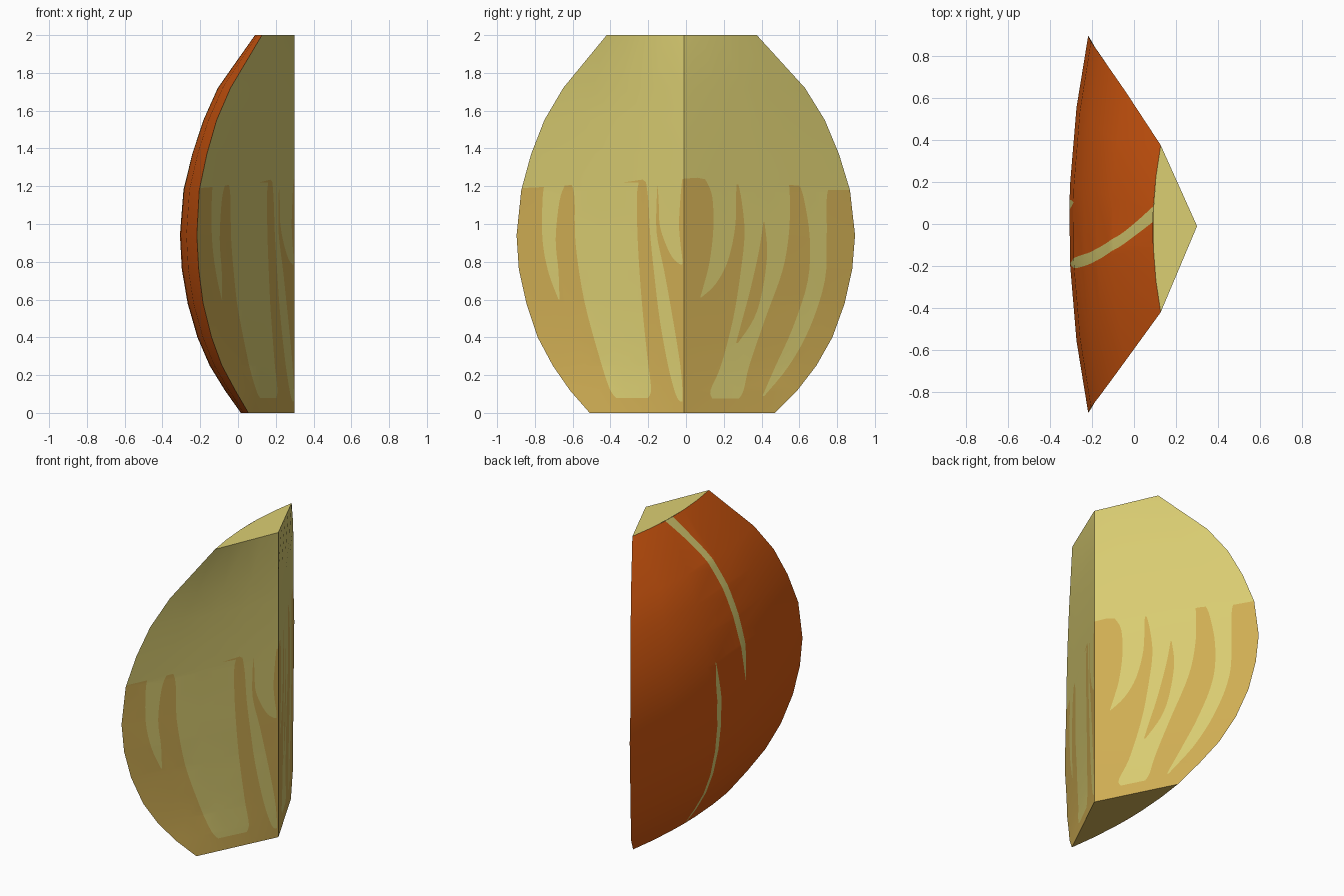
import bpy
from mathutils import Vector
from mathutils.geometry import delaunay_2d_cdt

if "Cube" in bpy.data.objects:
    bpy.data.objects.remove(bpy.data.objects["Cube"])

RIDGE_X, RIDGE_Y = 0.30, -0.01


def material(name, rgb):
    m = bpy.data.materials.new(name)
    m.diffuse_color = (*rgb, 1)
    m.use_nodes = True
    m.node_tree.nodes["Principled BSDF"].inputs["Base Color"].default_value = m.diffuse_color
    return m


MATS = [material("pale_flesh", (0.71, 0.62, 0.17)),
        material("golden_flesh", (0.64, 0.43, 0.09)),
        material("orange_skin", (0.67, 0.10, 0.005))]
PALE, GOLD, SKIN = 0, 1, 2

# Wedge profile: z, left rim y, right rim y, rim x, skin middle x
LEVELS = [
    (0.00, -0.51, 0.47, 0.055, 0.015), (0.12, -0.615, 0.59, -0.015, -0.07),
    (0.25, -0.705, 0.69, -0.085, -0.15), (0.40, -0.785, 0.775, -0.14, -0.215),
    (0.58, -0.845, 0.84, -0.185, -0.267), (0.76, -0.885, 0.88, -0.208, -0.298),
    (0.94, -0.897, 0.895, -0.218, -0.308), (1.18, -0.872, 0.868, -0.205, -0.29),
    (1.37, -0.82, 0.81, -0.165, -0.245), (1.55, -0.75, 0.735, -0.113, -0.185),
    (1.72, -0.65, 0.63, -0.04, -0.108), (2.00, -0.42, 0.375, 0.127, 0.09)]


def lerp_rows(rows, z):
    """Interpolate a table whose first column is z."""
    for a, b in zip(rows, rows[1:]):
        lo, hi = (a, b) if a[0] <= b[0] else (b, a)
        if lo[0] - 1e-6 <= z <= hi[0] + 1e-6:
            f = (z - lo[0]) / max(hi[0] - lo[0], 1e-9)
            return [p + (q - p) * f for p, q in zip(lo, hi)]
    return None


def level(z):
    return lerp_rows(LEVELS, min(max(z, 0), 2))


def smooth(rows, n=4):
    """Catmull-Rom resampling of a streak's rows (z, y0, y1)."""
    out = []
    for i in range(len(rows) - 1):
        p0, p1, p2, p3 = (rows[min(max(i + k, 0), len(rows) - 1)] for k in (-1, 0, 1, 2))
        for s in range(n):
            t = s / n
            out.append([0.5 * (2 * b + (c - a) * t + (2 * a - 5 * b + 4 * c - d) * t * t
                               + (3 * b - a - 3 * c + d) * t ** 3)
                        for a, b, c, d in zip(p0, p1, p2, p3)])
    out.append(list(rows[-1]))
    out[:] = [[r[0] if r[0] > 0 else 0, r[1], r[2]] for r in out]
    return out


def inside(streak, y, z):
    r = lerp_rows(streak, z)
    return r is not None and r[1] < y < r[2]


def skin_x(y, z):
    _, yl, yr, xc, xm = level(z)
    t = (2 * y - yl - yr) / (yr - yl)
    return xm + (xc - xm) * t * t


def cut_x(y, z):
    _, yl, yr, xc, _ = level(z)
    edge = yr if y > RIDGE_Y else yl
    return RIDGE_X + (xc - RIDGE_X) * (y - RIDGE_Y) / (edge - RIDGE_Y)


def add_mesh(name, verts, faces, mats):
    me = bpy.data.meshes.new(name)
    me.from_pydata(verts, [], faces)
    for m in MATS:
        me.materials.append(m)
    for p, m in zip(me.polygons, mats):
        p.material_index = m
        p.use_smooth = len(faces) > 1
    ob = bpy.data.objects.new(name, me)
    bpy.context.collection.objects.link(ob)


def patch(name, bounds, columns, x_of, streaks, lines, pick, flip):
    """Grid drawn in the y-z plane, cut along streak outlines, then lifted to x_of."""
    pts, edges = [], []

    def path(coords, closed=False):
        s = len(pts)
        pts.extend(Vector(c) for c in coords)
        n = len(coords)
        edges.extend((s + i, s + (i + 1) % n) for i in range(n if closed else n - 1))

    grid = []
    for row in LEVELS:
        a, b = bounds(row)
        grid.append([(a + (b - a) * c, row[0]) for c in columns])
    for line in grid + list(zip(*grid)):
        path(line)
    for s in streaks:
        path([(r[1], r[0]) for r in s] + [(r[2], r[0]) for r in reversed(s)], True)
    for ln in lines:
        path(ln)
    v, _, f, *_ = delaunay_2d_cdt(pts, edges, [], 0, 1e-5)
    faces, mats = [], []
    for t in f:
        y = sum(v[i].x for i in t) / len(t)
        z = sum(v[i].y for i in t) / len(t)
        a, b = bounds(level(z))
        if a <= y <= b:
            faces.append(t[::-1] if flip else t)
            mats.append(pick(y, z))
    add_mesh(name, [(x_of(p.x, p.y), p.x, p.y) for p in v], faces, mats)


# Skin with two pale scratches
scratches = [smooth(s) for s in (
    [(2.0, 0.01, 0.085), (1.87, -0.06, 0.0), (1.73, -0.125, -0.07), (1.5, -0.185, -0.13),
     (1.2, -0.21, -0.16), (0.95, -0.19, -0.188)],
    [(1.18, 0.1, 0.104), (1.0, 0.075, 0.115), (0.75, 0.06, 0.098), (0.4, 0.025, 0.055),
     (0.12, -0.01, 0.015), (0.0, -0.02, -0.015)])]
patch("skin", lambda r: (r[1], r[2]), (0, 0.19, 0.39, 0.61, 0.81, 1), skin_x, scratches, [],
      lambda y, z: PALE if any(inside(s, y, z) for s in scratches) else SKIN, True)


def cut_face(name, bounds, top_line, streaks, islands):
    """Cut side: golden below the top line, with pale flame streaks."""
    streaks, islands = [smooth(s) for s in streaks], [smooth(s) for s in islands]
    heights = [(y, z) for y, z in top_line]

    def pick(y, z):
        h = lerp_rows(heights, y)
        if h is None or z > h[1]:
            return PALE
        if any(inside(s, y, z) for s in islands):
            return GOLD
        return PALE if any(inside(s, y, z) for s in streaks) else GOLD

    patch(name, bounds, (0, 0.25, 0.5, 0.75, 1), cut_x, streaks + islands, [top_line],
          pick, False)


cut_face("back_cut_side", lambda r: (RIDGE_Y, r[2]),
         [(-0.01, 1.24), (0.06, 1.245), (0.11, 1.235), (0.2, 1.21), (0.58, 1.205),
          (0.75, 1.18), (0.868, 1.18)],
         [[(1.24, 0.10, 0.27), (1.15, 0.138, 0.265), (0.98, 0.145, 0.26), (0.8, 0.125, 0.22),
           (0.68, 0.095, 0.155), (0.61, 0.075, 0.08)],
          [(1.22, 0.275, 0.545), (1.12, 0.295, 0.55), (0.95, 0.31, 0.545), (0.75, 0.29, 0.51),
           (0.5, 0.25, 0.42), (0.25, 0.185, 0.335), (0.12, 0.13, 0.305), (0.075, 0.14, 0.28)],
          [(1.21, 0.60, 0.76), (1.13, 0.625, 0.745), (0.93, 0.655, 0.745), (0.7, 0.645, 0.735),
           (0.45, 0.565, 0.655), (0.25, 0.475, 0.545), (0.09, 0.405, 0.415)]],
         [[(1.01, 0.41, 0.415), (0.85, 0.385, 0.43), (0.65, 0.34, 0.405),
           (0.5, 0.3, 0.36), (0.37, 0.265, 0.275)]])

cut_face("front_cut_side", lambda r: (r[1], RIDGE_Y),
         [(-0.872, 1.19), (-0.77, 1.195), (-0.63, 1.205), (-0.4, 1.21), (-0.23, 1.235),
          (-0.18, 1.2), (-0.06, 1.22), (-0.01, 1.24)],
         [[(1.21, -0.75, -0.64), (1.12, -0.76, -0.67), (0.92, -0.76, -0.69),
           (0.75, -0.73, -0.675), (0.6, -0.675, -0.67)],
          [(1.22, -0.61, -0.25), (1.14, -0.59, -0.26), (0.9, -0.585, -0.255),
           (0.6, -0.54, -0.235), (0.3, -0.46, -0.205), (0.13, -0.405, -0.185),
           (0.08, -0.37, -0.2)],
          [(1.24, -0.215, -0.15), (1.13, -0.2, -0.155), (0.95, -0.19, -0.155),
           (0.75, -0.17, -0.115), (0.5, -0.14, -0.07), (0.25, -0.095, -0.03),
           (0.1, -0.055, -0.018), (0.06, -0.03, -0.02)],
          [(1.24, -0.155, -0.02), (1.13, -0.145, -0.03), (1.0, -0.14, -0.037),
           (0.9, -0.11, -0.03), (0.82, -0.07, -0.02), (0.785, -0.03, -0.02)]],
         [])

# Flat end caps
for name, row, mat, flip in (("top_cap", LEVELS[-1], PALE, False),
                             ("bottom_cap", LEVELS[0], GOLD, True)):
    z, yl, yr = row[:3]
    ys = [yr + (yl - yr) * c for c in (0, 0.19, 0.39, 0.61, 0.81, 1)]
    ring = [(RIDGE_X, RIDGE_Y, z)] + [(skin_x(y, z), y, z) for y in ys]
    order = list(range(len(ring)))
    add_mesh(name, ring, [order[::-1] if flip else order], [mat])
